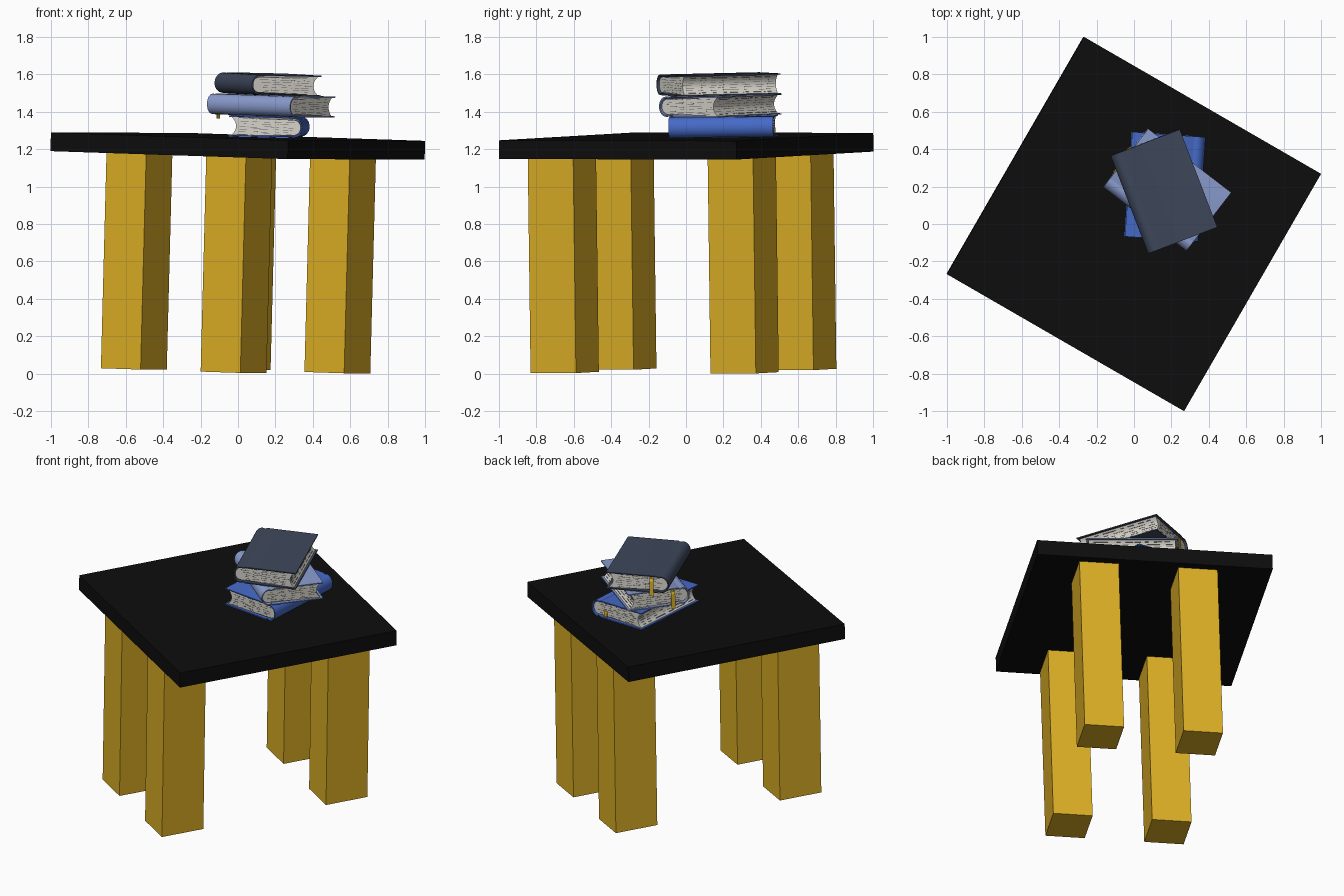
import bpy, bmesh, math, random
from mathutils import Matrix, Vector

if "Cube" in bpy.data.objects:
    bpy.data.objects.remove(bpy.data.objects["Cube"])

random.seed(4)


def material(name, rgb):
    lin = [((c / 255 + 0.055) / 1.055) ** 2.4 if c > 10 else c / 255 / 12.92 for c in rgb]
    m = bpy.data.materials.new(name)
    m.diffuse_color = (*lin, 1)
    m.use_nodes = True
    m.node_tree.nodes["Principled BSDF"].inputs["Base Color"].default_value = m.diffuse_color
    return m


BLACK = material("black top", (13, 13, 13))
GOLD = material("golden yellow", (219, 174, 37))
BLUE = material("royal blue", (70, 106, 200))
PALE = material("pale blue", (138, 156, 206))
SLATE = material("dark slate", (62, 72, 92))
PAPER = material("paper", (214, 211, 202))
LINE = material("page line grey", (105, 103, 100))


def finish(bm, name, mat, matrix, smooth=False):
    bmesh.ops.recalc_face_normals(bm, faces=bm.faces)
    me = bpy.data.meshes.new(name)
    bm.to_mesh(me)
    bm.free()
    me.materials.append(mat)
    ob = bpy.data.objects.new(name, me)
    bpy.context.collection.objects.link(ob)
    ob.matrix_world = matrix
    if smooth:
        bpy.ops.object.select_all(action='DESELECT')
        ob.select_set(True)
        bpy.context.view_layer.objects.active = ob
        bpy.ops.object.shade_smooth_by_angle(angle=math.radians(30))
    return ob


def add_box(bm, centre, size):
    bmesh.ops.create_cube(bm, size=1, matrix=Matrix.Translation(centre) @ Matrix.Diagonal((*size, 1)))


def prism(name, outline, axis, half, mat, matrix, smooth=False, offset=0):
    """Extrude a closed outline along local x or y."""
    bm = bmesh.new()
    rings = []
    for s in (offset - half, offset + half):
        rings.append([bm.verts.new((p, s, q) if axis == 'y' else (s, p, q)) for p, q in outline])
    n = len(outline)
    bm.faces.new(rings[0])
    bm.faces.new(rings[1][::-1])
    for i in range(n):
        j = (i + 1) % n
        bm.faces.new((rings[0][i], rings[0][j], rings[1][j], rings[1][i]))
    return finish(bm, name, mat, matrix, smooth)


# Whole model leans slightly
SX, SY, Z0 = -0.026, 0.013, 1.267
normal = Vector((-SX, -SY, 1)).normalized()
tilt = Vector((0, 0, 1)).rotation_difference(normal).to_matrix().to_4x4()

# Table
frame = Matrix.Translation((0, 0, Z0)) @ tilt @ Matrix.Rotation(math.radians(-30), 4, 'Z')
bm = bmesh.new()
add_box(bm, (0, 0, -0.05), (1.465, 1.465, 0.1))
finish(bm, "table_top", BLACK, frame)
for side, sx in (("left", -1), ("right", 1)):
    for end, sy in (("front", -1), ("back", 1)):
        bm = bmesh.new()
        add_box(bm, (0.032 + sx * 0.308, -0.016 + sy * 0.555, -0.673), (0.245, 0.28, 1.157))
        finish(bm, f"{end}_{side}_leg", GOLD, frame)

# Books
W, L, H, T = 0.395, 0.56, 0.112, 0.007
PH = H / 2 - T          # half height of the page block
PY = L / 2 - 0.013      # half length of the page block


def spine_arc(rx, rz, n=14):
    return [(-0.15 - rx * math.sin(math.pi * i / n), rz * math.cos(math.pi * i / n)) for i in range(n + 1)]


def fore_x(z):
    return 0.184 - 0.026 * (1 - (z / PH) ** 2)


def book(name, cover_mat, x, y, level, turn, flipped, hang):
    h = 0.0565 + level * 0.1125
    m = Matrix.Translation(Vector((x, y, Z0 + SX * x + SY * y)) + normal * h)
    m = m @ tilt @ Matrix.Rotation(math.radians(turn), 4, 'Z')
    if flipped:
        m = m @ Matrix.Rotation(math.pi, 4, 'Y')

    # Cover: two boards, hinge grooves and a round spine
    def side(z, rx):
        arc = spine_arc(rx, z - 0.002)
        top = [(W / 2, z), (-0.122, z), (-0.132, z - 0.005), (-0.14, z - 0.005)]
        return top + arc + [(p, -q) for p, q in reversed(top)]
    outline = side(H / 2, 0.0475) + side(H / 2 - T, 0.0405)[::-1]
    prism(name + "_cover", outline, 'y', L / 2, cover_mat, m, True)

    # Page block with hollow fore-edge
    n = 10
    fore = [(fore_x(z), z) for z in (-PH + 2 * PH * i / n for i in range(n + 1))]
    prism(name + "_pages", fore + spine_arc(0.038, PH - 0.008), 'y', PY, PAPER, m, True)

    # Broken page lines on both ends and the fore-edge
    bm = bmesh.new()
    for row in range(7):
        z = (row - 3) * PH * 0.27
        for s in (-1, 1):
            for k in range(5):
                ln = random.uniform(0.02, 0.055)
                add_box(bm, (-0.12 + k * 0.06 + random.uniform(-0.015, 0.015), s * PY, z + random.uniform(-0.003, 0.003)),
                        (ln, 0.002, 0.0024))
        for k in range(8):
            add_box(bm, (fore_x(z), (k - 3.5) * 0.064 + random.uniform(-0.015, 0.015), z),
                    (0.003, random.uniform(0.02, 0.055), 0.0024))
    finish(bm, name + "_page_lines", LINE, m)

    # Ribbon bookmark
    if hang:
        path = [(PY - 0.02, 0.042), (PY + 0.010, 0.036), (PY + 0.017, 0.02), (PY + 0.018, -0.078)]
    else:
        path = [(PY - 0.02, 0.006), (PY + 0.006, 0.008), (PY + 0.009, 0.02), (PY + 0.009, 0.044)]
    back = [(p - 0.003, q - (0.003 if i < 2 and hang else 0)) for i, (p, q) in enumerate(path)]
    prism(name + "_ribbon", path + back[::-1], 'x', 0.013, GOLD, m, False, -0.09)


book("bottom_book", BLUE, 0.165, 0.2, 0, -4, True, False)
book("middle_book", PALE, 0.172, 0.185, 1, 52.5, False, True)
book("top_book", SLATE, 0.152, 0.178, 2, 21, False, True)
